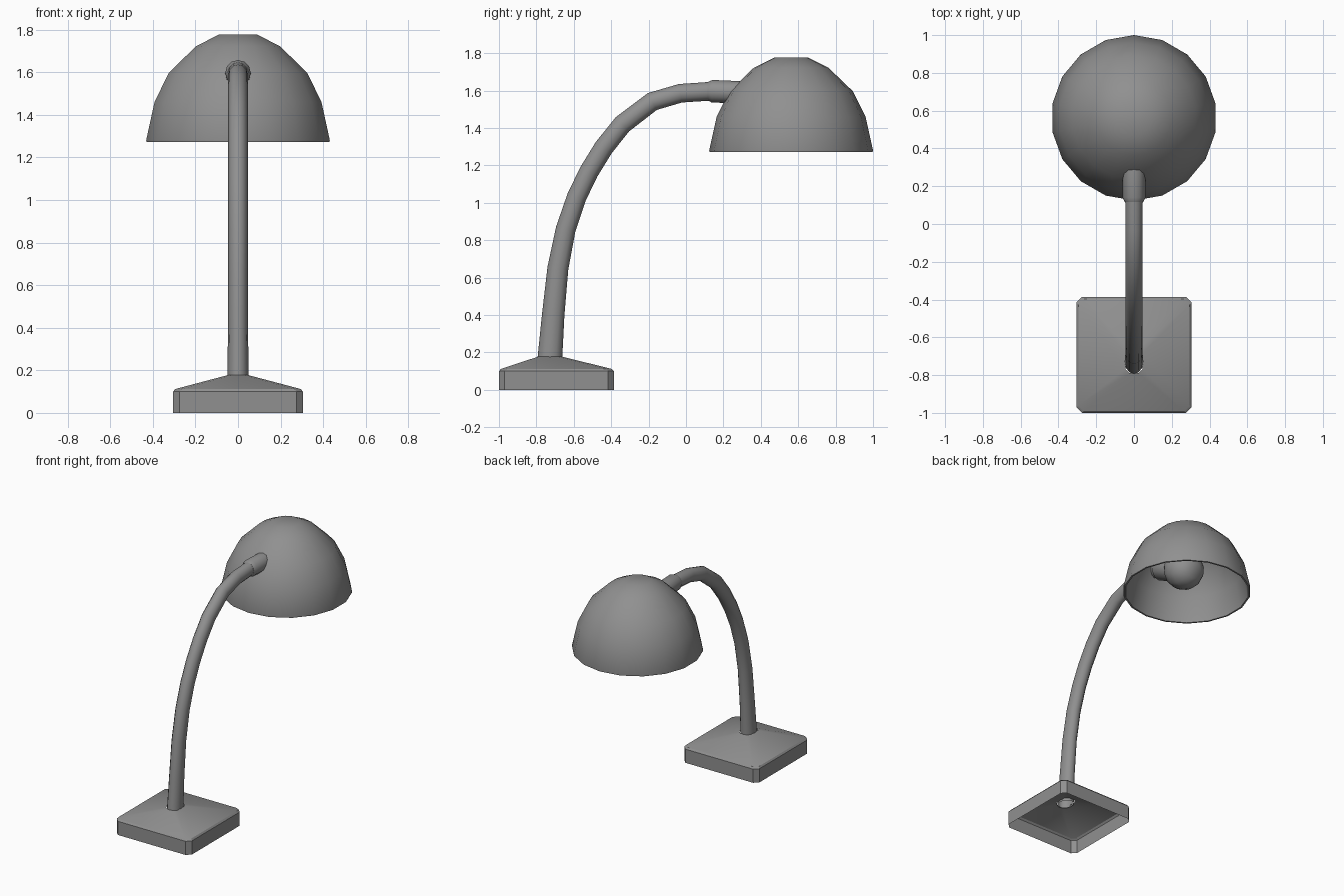
import bpy, bmesh, math
from mathutils import Vector

if "Cube" in bpy.data.objects:
    bpy.data.objects.remove(bpy.data.objects["Cube"])

grey = bpy.data.materials.new("lamp_grey")
grey.use_nodes = True
COLOUR = (0.28, 0.28, 0.28, 1)
grey.diffuse_color = COLOUR
grey.node_tree.nodes["Principled BSDF"].inputs["Base Color"].default_value = COLOUR


def loft(name, rings, cap_start=False, cap_end=False, angle=40):
    """Skin a list of equal-sized rings into one object."""
    bm = bmesh.new()
    loops = [[bm.verts.new(p) for p in ring] for ring in rings]
    n = len(loops[0])
    for a, b in zip(loops, loops[1:]):
        for i in range(n):
            j = (i + 1) % n
            bm.faces.new((a[i], a[j], b[j], b[i]))
    if cap_start:
        bm.faces.new(loops[0])
    if cap_end:
        bm.faces.new(loops[-1])
    bmesh.ops.recalc_face_normals(bm, faces=bm.faces)
    mesh = bpy.data.meshes.new(name)
    bm.to_mesh(mesh)
    bm.free()
    mesh.materials.append(grey)
    obj = bpy.data.objects.new(name, mesh)
    bpy.context.collection.objects.link(obj)
    bpy.ops.object.select_all(action="DESELECT")
    obj.select_set(True)
    bpy.context.view_layer.objects.active = obj
    bpy.ops.object.shade_smooth_by_angle(angle=math.radians(angle))
    return obj


def tube(name, stations, sides=12, **caps):
    """Sweep an ellipse along stations (y, z, half width in x, half depth)."""
    path = [Vector((0, y, z)) for y, z, _, _ in stations]
    rings = []
    for k, (_, _, rx, rn) in enumerate(stations):
        t = (path[min(k + 1, len(path) - 1)] - path[max(k - 1, 0)]).normalized()
        side = Vector((1, 0, 0))
        normal = t.cross(side)
        turns = [math.tau * i / sides for i in range(sides)]
        rings.append([path[k] + side * rx * math.cos(a) + normal * rn * math.sin(a)
                      for a in turns])
    return loft(name, rings, **caps)


def along(start, end, profile):
    """Round stations (fraction of the way, radius) on a straight axis."""
    return [(start[0] + (end[0] - start[0]) * f, start[1] + (end[1] - start[1]) * f, r, r)
            for f, r in profile]


def chamfered(cy, hx, hy, cut, z):
    """Rectangle with cut corners at height z."""
    quarter = [(hx, hy - cut), (hx - cut, hy)]
    pts = quarter + [(-x, y) for x, y in reversed(quarter)]
    pts += [(-x, -y) for x, y in pts]
    return [(x, cy + y, z) for x, y in pts]


# Hollow base, open underneath, rising to the foot of the arm
BASE_Y = -0.693
loft("base", [
    chamfered(BASE_Y, 0.305, 0.307, 0.03, 0),
    chamfered(BASE_Y, 0.305, 0.307, 0.03, 0.1),
    chamfered(BASE_Y, 0.295, 0.297, 0.03, 0.112),
    chamfered(-0.727, 0.046, 0.063, 0.022, 0.178),
], angle=30)

# Curved arm, deeper at its foot
tube("arm", [
    (-0.728, 0.165, 0.05, 0.066),
    (-0.71, 0.4, 0.047, 0.06),
    (-0.685, 0.65, 0.046, 0.056),
    (-0.643, 0.86, 0.046, 0.053),
    (-0.585, 1.03, 0.046, 0.052),
    (-0.52, 1.165, 0.046, 0.052),
    (-0.44, 1.295, 0.046, 0.052),
    (-0.34, 1.42, 0.046, 0.052),
    (-0.18, 1.542, 0.046, 0.051),
    (-0.03, 1.586, 0.046, 0.05),
    (0.15, 1.598, 0.046, 0.05),
])

# Collar where the arm enters the shade
tube("collar", along((0.115, 1.598), (0.31, 1.59),
                     [(0, 0.048), (0.12, 0.06), (1, 0.06)]),
     cap_start=True, cap_end=True)

# Socket and bulb inside the shade
tube("socket", along((0.27, 1.58), (0.45, 1.49),
                     [(0, 0.06), (0.15, 0.08), (1, 0.08)]),
     cap_start=True, cap_end=True)
ball = [math.pi * k / 8 for k in range(1, 8)]
tube("bulb", along((0.405, 1.522), (0.655, 1.397),
                   [((1 - math.cos(a)) / 2, 0.14 * math.sin(a)) for a in ball]),
     cap_start=True, cap_end=True)

# Dome shade: outer skin, rim, then inner skin
outer = [(0.092, 1.776), (0.2, 1.722), (0.33, 1.597), (0.398, 1.46),
         (0.438, 1.28), (0.436, 1.272)]
inner = [(r - 0.012, z - 0.008) for r, z in reversed(outer[:-2])]
profile = outer + [(0.424, 1.272)] + inner
SIDES = 18
loft("shade", [[(r * math.sin(math.tau * i / SIDES),
                 0.562 + r * math.cos(math.tau * i / SIDES), z)
                for i in range(SIDES)] for r, z in profile],
     cap_start=True, cap_end=True)
